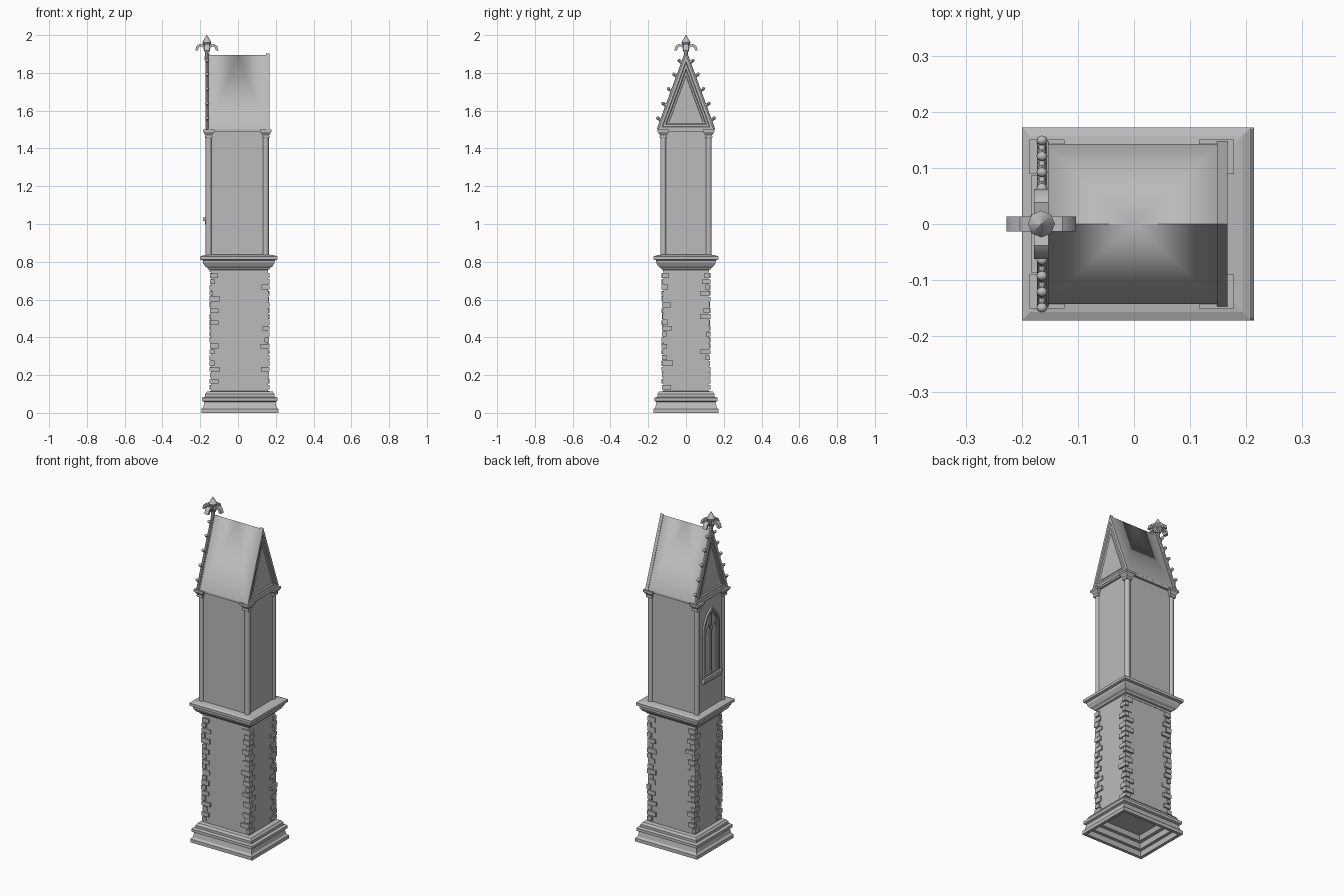
import bpy, bmesh, math, random
from mathutils import Vector, Matrix

random.seed(4)
if "Cube" in bpy.data.objects:
    bpy.data.objects.remove(bpy.data.objects["Cube"])

stone = bpy.data.materials.new("grey stone")
stone.use_nodes = True
GREY = (0.5, 0.5, 0.5, 1)
stone.diffuse_color = GREY
stone.node_tree.nodes["Principled BSDF"].inputs["Base Color"].default_value = GREY


def finish(name, bm, smooth=False, fix=True):
    if fix:
        bmesh.ops.recalc_face_normals(bm, faces=bm.faces)
    me = bpy.data.meshes.new(name)
    bm.to_mesh(me)
    bm.free()
    me.materials.append(stone)
    ob = bpy.data.objects.new(name, me)
    bpy.context.collection.objects.link(ob)
    if smooth:
        bpy.ops.object.select_all(action='DESELECT')
        ob.select_set(True)
        bpy.context.view_layer.objects.active = ob
        bpy.ops.object.shade_smooth_by_angle(angle=math.radians(40))
    return ob


def box(bm, lo, hi):
    lo, hi = Vector(lo), Vector(hi)
    m = Matrix.Translation((lo + hi) / 2) @ Matrix.Diagonal((*(hi - lo), 1))
    bmesh.ops.create_cube(bm, size=1, matrix=m)


def stack(bm, cx, cy, hx, hy, profile):
    """Mitred rectangular moulding from (height, inset) pairs."""
    rings = []
    for z, d in profile:
        rings.append([bm.verts.new((cx + sx * (hx - d), cy + sy * (hy - d), z))
                      for sx, sy in ((-1, -1), (1, -1), (1, 1), (-1, 1))])
    for a, b in zip(rings, rings[1:]):
        for i in range(4):
            j = (i + 1) % 4
            bm.faces.new((a[i], a[j], b[j], b[i]))
    bm.faces.new(rings[0][::-1])
    bm.faces.new(rings[-1])


def prism(bm, outline, x0, x1):
    """Extrude a (y, z) outline along x and return the face at x1."""
    a = [bm.verts.new((x0, y, z)) for y, z in outline]
    b = [bm.verts.new((x1, y, z)) for y, z in outline]
    bm.faces.new(a[::-1])
    cap = bm.faces.new(b)
    for i in range(len(a)):
        j = (i + 1) % len(a)
        bm.faces.new((a[i], a[j], b[j], b[i]))
    return cap


def ball(bm, centre, size, rot=Matrix()):
    m = Matrix.Translation(centre) @ rot @ Matrix.Diagonal((*size, 1))
    bmesh.ops.create_uvsphere(bm, u_segments=8, v_segments=6, radius=1, matrix=m)


def lancet(cy, half, foot, spring, n=6):
    """Pointed arch outline in (y, z)."""
    r = half * 2
    arc = [(cy - half + r * math.cos(t), spring + r * math.sin(t))
           for t in (math.pi / 3 * i / n for i in range(n + 1))]
    left = [(2 * cy - y, z) for y, z in arc[-2::-1]]
    return [(cy - half, foot), (cy + half, foot)] + arc + left


# plinth with a hollow underside
bm = bmesh.new()
stack(bm, 0.01, 0, 0.204, 0.172, [
    (0.085, 0.075), (0.06, 0.065), (0.06, 0.045), (0.03, 0.04), (0.03, 0.022),
    (0, 0.018), (0, 0), (0.02, 0), (0.03, 0.01), (0.058, 0.016), (0.063, 0.004),
    (0.08, 0.004), (0.085, 0.02), (0.1, 0.02), (0.112, 0.03), (0.115, 0.05)])
finish("plinth", bm)

# lower shaft and middle cornice
bm = bmesh.new()
box(bm, (-0.142, -0.12, 0.1), (0.158, 0.12, 0.78))
finish("lower_shaft", bm)
bm = bmesh.new()
stack(bm, 0.004, 0, 0.204, 0.172, [
    (0.745, 0.05), (0.757, 0.05), (0.76, 0.042), (0.768, 0.038), (0.775, 0.026),
    (0.795, 0.014), (0.808, 0.013), (0.812, 0), (0.828, 0), (0.834, 0.015),
    (0.838, 0.045)])
finish("cornice", bm)

# ragged corner stones, alternately long and short
bm = bmesh.new()
courses, z0, h = 20, 0.125, 0.031
for sx in (-1, 1):
    for sy in (-1, 1):
        for k in range(courses):
            long_x = k % 2
            lx = (0.05 if long_x else 0.028) + random.uniform(-0.008, 0.008)
            ly = (0.028 if long_x else 0.05) + random.uniform(-0.008, 0.008)
            ox = 0.008 + sx * (0.154 + random.uniform(0, 0.006))
            oy = sy * (0.124 + random.uniform(0, 0.007))
            ix, iy = ox - sx * lx, oy - sy * ly
            zb = z0 + k * h
            box(bm, (min(ox, ix), min(oy, iy), zb),
                (max(ox, ix), max(oy, iy), zb + h * random.uniform(0.7, 0.92)))
finish("corner_stones", bm)

# upper shaft with corner columns and flared capitals
bm = bmesh.new()
box(bm, (-0.162, -0.126, 0.82), (0.153, 0.126, 1.5))
finish("upper_shaft", bm)
cols, caps = bmesh.new(), bmesh.new()
for x in (-0.155, 0.147):
    for y in (-0.12, 0.12):
        bmesh.ops.create_cone(cols, cap_ends=True, segments=12, radius1=0.016,
                              radius2=0.016, depth=0.67,
                              matrix=Matrix.Translation((x, y, 1.165)))
        stack(caps, x, y, 0.031, 0.031, [
            (1.455, 0.013), (1.462, 0.011), (1.47, 0.013), (1.486, 0.003),
            (1.488, 0), (1.5, 0)])
finish("columns", cols, True)
finish("capitals", caps)
bm = bmesh.new()
box(bm, (-0.172, -0.14, 1.49), (0.165, 0.14, 1.505))
finish("eaves_plate", bm)

# roof: the two slopes meet softly only at the middle of the ridge
bm = bmesh.new()
mid = bm.verts.new((0, 0, 1.895))
for s in (-1, 1):
    a, b = (bm.verts.new((x, 0, 1.895)) for x in (-0.162, 0.155))
    ea, em, eb = (bm.verts.new((x, s * 0.143, 1.503)) for x in (-0.162, 0, 0.155))
    for tri in ((mid, a, ea), (mid, ea, em), (mid, em, eb), (mid, eb, b)):
        f = bm.faces.new(tri if s > 0 else tri[::-1])
        f.normal_update()
        if f.normal.z < 0:
            f.normal_flip()
        f.smooth = True
finish("roof", bm, fix=False)

# gables with stepped triangular panels
tri = [(-0.147, 1.5), (0.147, 1.5), (0, 1.902)]
for name, x0, x1 in (("left_gable", 0.148, 0.167), ("right_gable", -0.152, -0.173)):
    bm = bmesh.new()
    cap = prism(bm, tri, x0, x1)
    bmesh.ops.recalc_face_normals(bm, faces=bm.faces)
    for width, depth in ((0.014, 0), (0.003, -0.006), (0.01, 0), (0.004, -0.006),
                         (0.008, 0), (0.002, 0.003)):
        bmesh.ops.inset_region(bm, faces=[cap], thickness=width, depth=depth,
                               use_even_offset=True)
    finish(name, bm, fix=False)

# leafy knobs climbing the right gable
bm = bmesh.new()
for s in (-1, 1):
    rot = Matrix.Rotation(s * math.radians(-20), 4, 'X')
    for z in (1.555, 1.632, 1.71, 1.787, 1.86):
        y = s * 0.147 * (1.902 - z) / 0.402
        ball(bm, (-0.164, y + s * 0.01, z), (0.006, 0.014, 0.006), rot)
        ball(bm, (-0.164, y + s * 0.022, z + 0.006), (0.01, 0.009, 0.009), rot)
        ball(bm, (-0.164, y + s * 0.008, z - 0.014), (0.007, 0.006, 0.02), rot)
    # roll moulding along the raking edge
    foot, top = Vector((-0.164, s * 0.147, 1.5)), Vector((-0.164, 0, 1.902))
    d = top - foot
    bmesh.ops.create_cone(bm, cap_ends=True, segments=8, radius1=0.008, radius2=0.008,
                          depth=d.length, matrix=Matrix.Translation((foot + top) / 2)
                          @ d.to_track_quat('Z', 'Y').to_matrix().to_4x4())
finish("gable_crockets", bm, True)

# flower finial with four drooping petals
bm = bmesh.new()
fx = -0.165
for z, r1, r2, depth in ((1.895, 0.012, 0.009, 0.05), (1.917, 0.016, 0.016, 0.01),
                         (1.942, 0.01, 0.024, 0.04), (1.981, 0.024, 0.001, 0.038)):
    bmesh.ops.create_cone(bm, cap_ends=True, segments=8, radius1=r1, radius2=r2,
                          depth=depth, matrix=Matrix.Translation((fx, 0, z)))
for i in range(4):
    turn = Matrix.Translation((fx, 0, 0)) @ Matrix.Rotation(i * math.pi / 2, 4, 'Z')
    path = [(0.008, 1.922), (0.02, 1.942), (0.035, 1.947), (0.049, 1.938), (0.055, 1.918)]
    rings = []
    for k, (r, z) in enumerate(path):
        w, t = 0.013, 0.007
        lean = math.radians(-45 + 35 * k)
        c, s = math.sin(lean) * t, math.cos(lean) * t
        rings.append([bm.verts.new(turn @ Vector((r + q * c, p * w, z + q * s)))
                      for p, q in ((-1, -1), (1, -1), (1, 1), (-1, 1))])
    for a, b in zip(rings, rings[1:]):
        for k in range(4):
            bm.faces.new((a[k], a[k - 1], b[k - 1], b[k]))
    bm.faces.new(rings[0])
    bm.faces.new(rings[-1])
finish("finial", bm, True)

# pointed window: frame with two sunken lights, tracery and sill
bm = bmesh.new()
cap = prism(bm, lancet(0, 0.076, 1.03, 1.3), -0.155, -0.172)
bmesh.ops.recalc_face_normals(bm, faces=bm.faces)
for width, depth in ((0.009, 0), (0.003, -0.004), (0.006, 0), (0.003, -0.006)):
    bmesh.ops.inset_region(bm, faces=[cap], thickness=width, depth=depth,
                           use_even_offset=True)
finish("window_frame", bm, fix=False)
bm = bmesh.new()
for y in (-0.028, 0.028):
    cap = prism(bm, lancet(y, 0.029, 1.04, 1.29), -0.156, -0.169)
    bmesh.ops.recalc_face_normals(bm, faces=bm.faces)
    bmesh.ops.inset_region(bm, faces=[cap], thickness=0.006, use_even_offset=True)
    bmesh.ops.inset_region(bm, faces=[cap], thickness=0.001, depth=-0.007,
                           use_even_offset=True)
finish("window_lights", bm, fix=False)
bm = bmesh.new()
box(bm, (-0.169, -0.004, 1.04), (-0.156, 0.004, 1.41))
finish("window_mullion", bm)
bm = bmesh.new()
box(bm, (-0.184, -0.086, 1.015), (-0.155, 0.086, 1.035))
box(bm, (-0.176, -0.08, 1.0), (-0.155, 0.08, 1.015))
finish("window_sill", bm)
